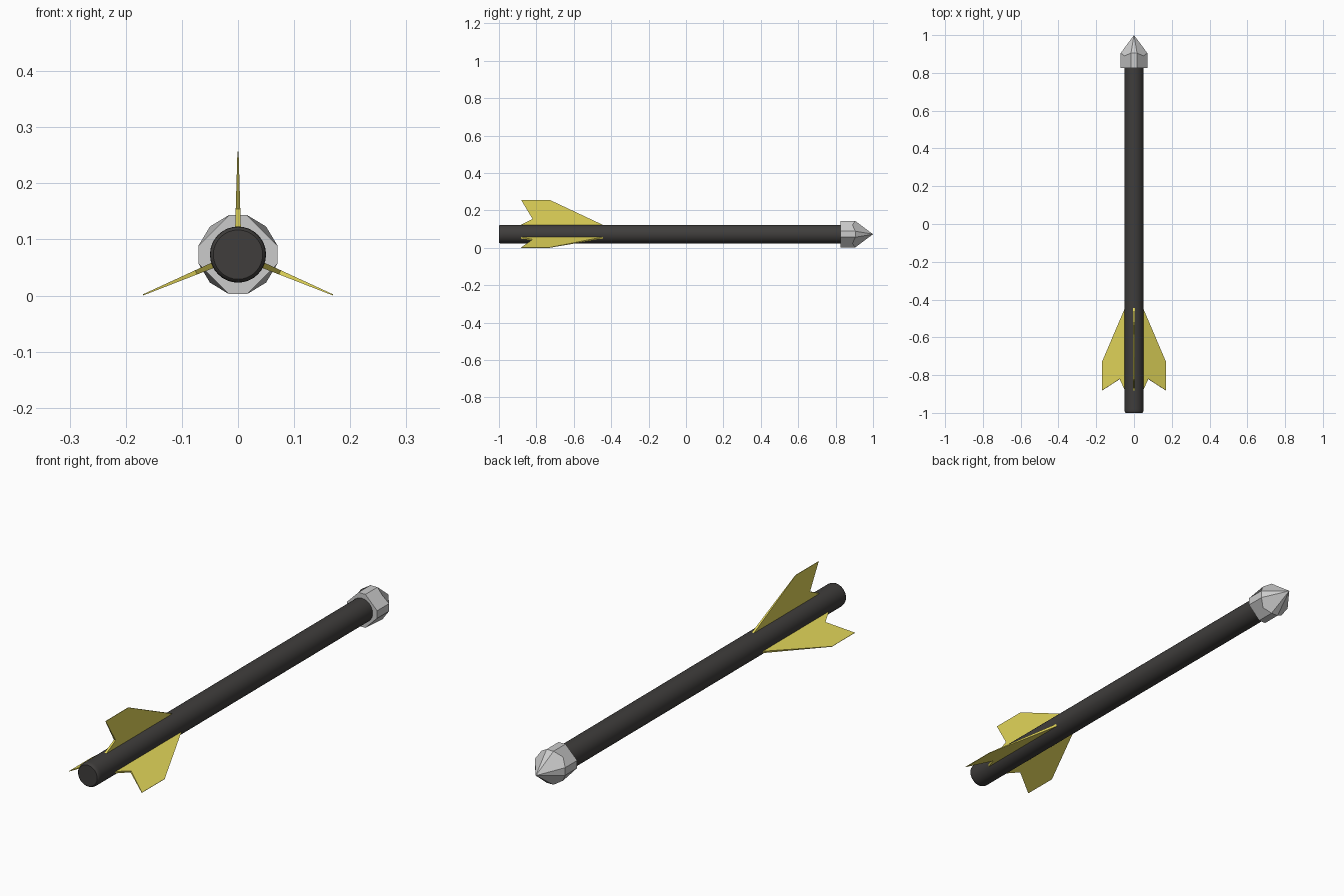
import bpy, bmesh, math
from mathutils import Matrix, Vector

if "Cube" in bpy.data.objects:
    bpy.data.objects.remove(bpy.data.objects["Cube"])

AXIS_Z = 0.073


def material(name, color):
    m = bpy.data.materials.new(name)
    m.diffuse_color = (*color, 1)
    m.use_nodes = True
    m.node_tree.nodes["Principled BSDF"].inputs["Base Color"].default_value = m.diffuse_color
    return m


def make_object(name, bm, mat=None):
    bmesh.ops.recalc_face_normals(bm, faces=bm.faces[:])
    me = bpy.data.meshes.new(name)
    bm.to_mesh(me)
    bm.free()
    ob = bpy.data.objects.new(name, me)
    bpy.context.collection.objects.link(ob)
    ob.location.z = AXIS_Z
    if mat:
        me.materials.append(mat)
    return ob


black = material("dark_shaft", (0.05, 0.047, 0.045))
yellow = material("yellow_fletching", (0.75, 0.66, 0.1))

# Shaft: round rod along y with a rounded rear rim
bm = bmesh.new()
profile = [(-1.0, 0.044), (-0.997, 0.0475), (-0.99, 0.0495), (-0.98, 0.05), (0.84, 0.05)]
N = 32
rings = []
for y, r in profile:
    rings.append([bm.verts.new((r * math.cos(2 * math.pi * i / N), y,
                                r * math.sin(2 * math.pi * i / N))) for i in range(N)])
for a, b in zip(rings, rings[1:]):
    for i in range(N):
        j = (i + 1) % N
        bm.faces.new((a[i], a[j], b[j], b[i]))
bm.faces.new(rings[0])
bm.faces.new(rings[-1])
shaft = make_object("shaft", bm, black)
bpy.context.view_layer.objects.active = shaft
shaft.select_set(True)
bpy.ops.object.shade_smooth_by_angle(angle=math.radians(35))

# Head: faceted block, four narrow flats, four flared corner faces, pointed tip
bm = bmesh.new()
W, F = 0.0705, 0.016
tip = bm.verts.new((0, 1.0, 0))
back = []
quads = []
for k in range(4):
    rot = Matrix.Rotation(k * math.pi / 2, 3, 'Y')

    def v(x, y, z):
        return bm.verts.new(rot @ Vector((x, y, z)))
    b1, b2 = v(-F, 0.825, W), v(F, 0.825, W)
    f1, f2 = v(-F, 0.905, W), v(F, 0.905, W)
    d = v(0.05, 0.89, 0.05)
    back += [b1, b2]
    quads.append((b1, b2, f1, f2, d))
for k in range(4):
    b1, b2, f1, f2, d = quads[k]
    n1, _, g1, _, _ = quads[(k + 1) % 4]
    bm.faces.new((b1, b2, f2, f1))          # narrow flat
    bm.faces.new((f1, f2, tip))             # sliver to the tip
    bm.faces.new((b2, n1, g1, d, f2))       # flared corner
    bm.faces.new((f2, d, g1, tip))          # tip facet
bm.faces.new(back)
make_object("arrow_head", bm)

# Fletching: three swept fins, tapering in thickness towards the outer edge
outline = [(-0.445, 0.044), (-0.445, 0.05), (-0.73, 0.184), (-0.882, 0.184),
           (-0.82, 0.081), (-0.882, 0.05), (-0.882, 0.044)]
for name, deg in (("top_fin", 0), ("right_fin", 113), ("left_fin", -113)):
    bm = bmesh.new()
    sides = []
    for s in (-1, 1):
        sides.append([bm.verts.new((s * (0.005 - 0.004 * (r - 0.05) / 0.134), y, r))
                      for y, r in outline])
        bm.faces.new(sides[-1])
    for i in range(len(outline)):
        j = (i + 1) % len(outline)
        bm.faces.new((sides[0][i], sides[0][j], sides[1][j], sides[1][i]))
    bmesh.ops.rotate(bm, verts=bm.verts[:], cent=(0, 0, 0),
                     matrix=Matrix.Rotation(math.radians(deg), 3, 'Y'))
    make_object(name, bm, yellow)
